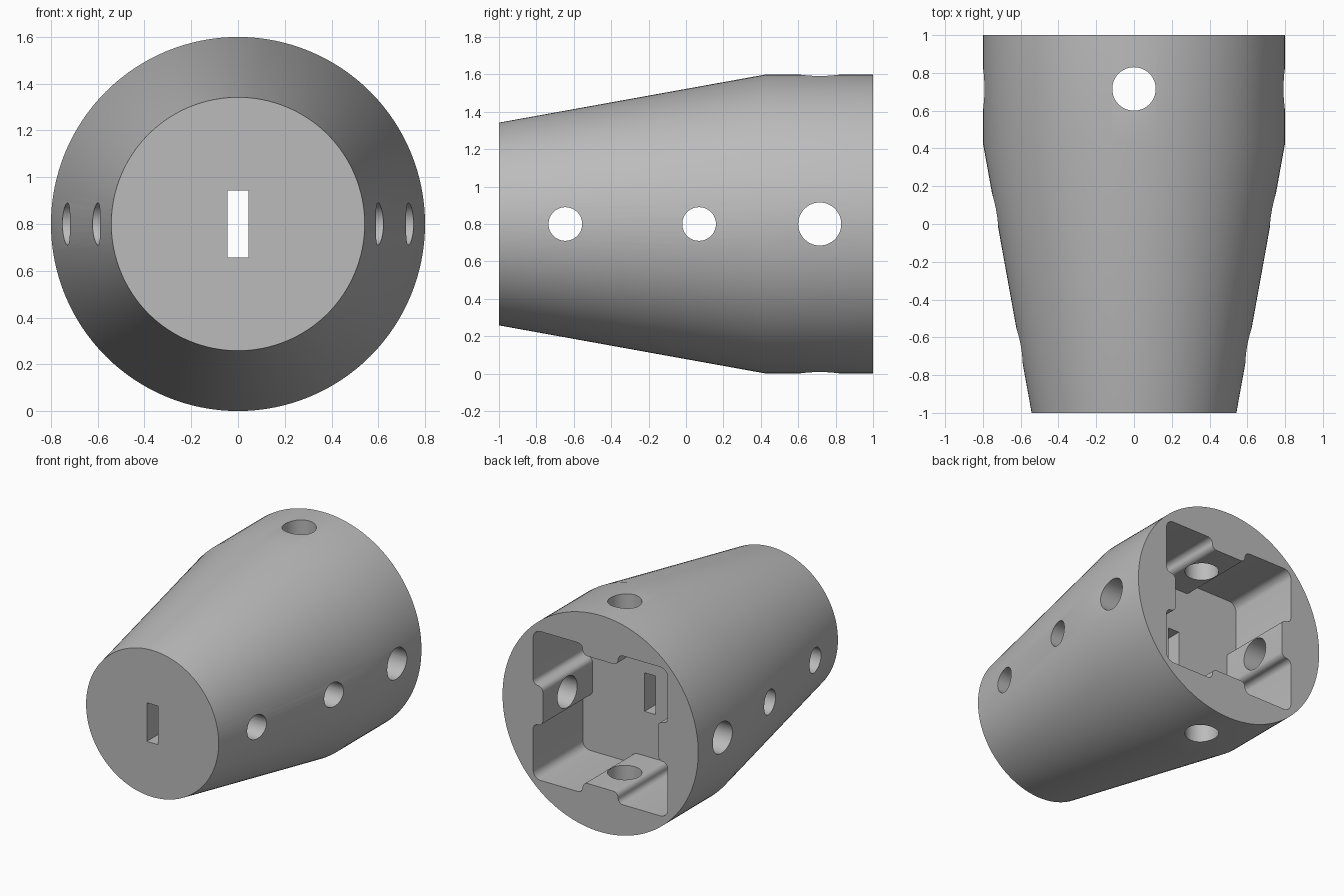
import bpy, bmesh
from math import pi, sin, cos, radians
from mathutils import Matrix, Vector

cube = bpy.data.objects.get("Cube")
if cube:
    bpy.data.objects.remove(cube, do_unlink=True)

MID = 0.8          # height of the long axis
FLOOR = 0.42       # socket floor, where the taper begins

grey = bpy.data.materials.new("plain_grey")
grey.use_nodes = True
grey.diffuse_color = (0.5, 0.5, 0.5, 1)
grey.node_tree.nodes["Principled BSDF"].inputs["Base Color"].default_value = (0.5, 0.5, 0.5, 1)


def make_object(name, bm):
    bmesh.ops.recalc_face_normals(bm, faces=bm.faces)
    mesh = bpy.data.meshes.new(name)
    bm.to_mesh(mesh)
    bm.free()
    mesh.materials.append(grey)
    obj = bpy.data.objects.new(name, mesh)
    bpy.context.collection.objects.link(obj)
    return obj


def loft(name, rings):
    """Closed solid through matching rings of points."""
    bm = bmesh.new()
    loops = [[bm.verts.new(p) for p in ring] for ring in rings]
    n = len(loops[0])
    for a, b in zip(loops, loops[1:]):
        for i in range(n):
            j = (i + 1) % n
            bm.faces.new((a[i], a[j], b[j], b[i]))
    bm.faces.new(loops[0])
    bm.faces.new(loops[-1])
    return make_object(name, bm)


def circle(radius, y, n=128):
    return [(radius * cos(2 * pi * i / n), y, MID + radius * sin(2 * pi * i / n))
            for i in range(n)]


def arc(cx, cy, r, start, end, steps=6):
    angles = [radians(start + (end - start) * i / steps) for i in range(steps + 1)]
    return [Vector((cx + r * cos(a), cy + r * sin(a))) for a in angles]


def socket_outline(half=0.55, flat=0.105, r=0.04, corner=0.06):
    """Rounded square with a filleted rib in the middle of each side."""
    inner = half - 2 * r
    side = arc(half - corner, half - corner, corner, 0, 90)
    side += arc(flat + 2 * r, half - r, r, 90, 180)
    side += arc(flat, inner + r, r, 0, -90)
    side += arc(-flat, inner + r, r, -90, -180)
    side += arc(-flat - 2 * r, half - r, r, 0, 90)
    points = []
    for k in range(4):
        turn = Matrix.Rotation(k * pi / 2, 2)
        for p in side:
            q = turn @ p
            if not points or (q - points[-1]).length > 1e-4:
                points.append(q)
    return points


def drill(name, radius, y, axis):
    bm = bmesh.new()
    bmesh.ops.create_cone(bm, cap_ends=True, segments=48, radius1=radius,
                          radius2=radius, depth=2.4)
    turn = Matrix.Rotation(pi / 2, 4, 'Y') if axis == 'X' else Matrix.Identity(4)
    bm.transform(Matrix.Translation((0, y, MID)) @ turn)
    return make_object(name, bm)


# Tapered body with a straight collar
body = loft("tapered_body", [circle(0.542, -1), circle(0.8, FLOOR + 0.01), circle(0.8, 1)])

# Ribbed square socket in the back
outline = socket_outline()
cutters = [loft("socket_cutter", [[(p.x, y, MID + p.y) for p in outline]
                                  for y in (FLOOR, 1.1)])]

# Slot from the front face to the socket
slot = bmesh.new()
bmesh.ops.create_cube(slot, size=1)
slot.transform(Matrix.Translation((0, -0.3, MID)) @ Matrix.Diagonal((0.09, 1.6, 0.285, 1)))
cutters.append(make_object("slot_cutter", slot))

# Cross holes through the sides, and through top and bottom
for name, radius, y, axis in (("front_hole", 0.09, -0.645, 'X'),
                              ("middle_hole", 0.09, 0.07, 'X'),
                              ("collar_side_hole", 0.115, 0.715, 'X'),
                              ("collar_top_hole", 0.115, 0.715, 'Z')):
    cutters.append(drill(name + "_cutter", radius, y, axis))

bpy.ops.object.select_all(action='DESELECT')
bpy.context.view_layer.objects.active = body
body.select_set(True)
for cutter in cutters:
    cutter.hide_render = True
    mod = body.modifiers.new(cutter.name, 'BOOLEAN')
    mod.operation = 'DIFFERENCE'
    mod.solver = 'EXACT'
    mod.object = cutter
    bpy.ops.object.modifier_apply(modifier=mod.name)
    bpy.data.objects.remove(cutter, do_unlink=True)

bpy.ops.object.shade_smooth_by_angle(angle=radians(30))
